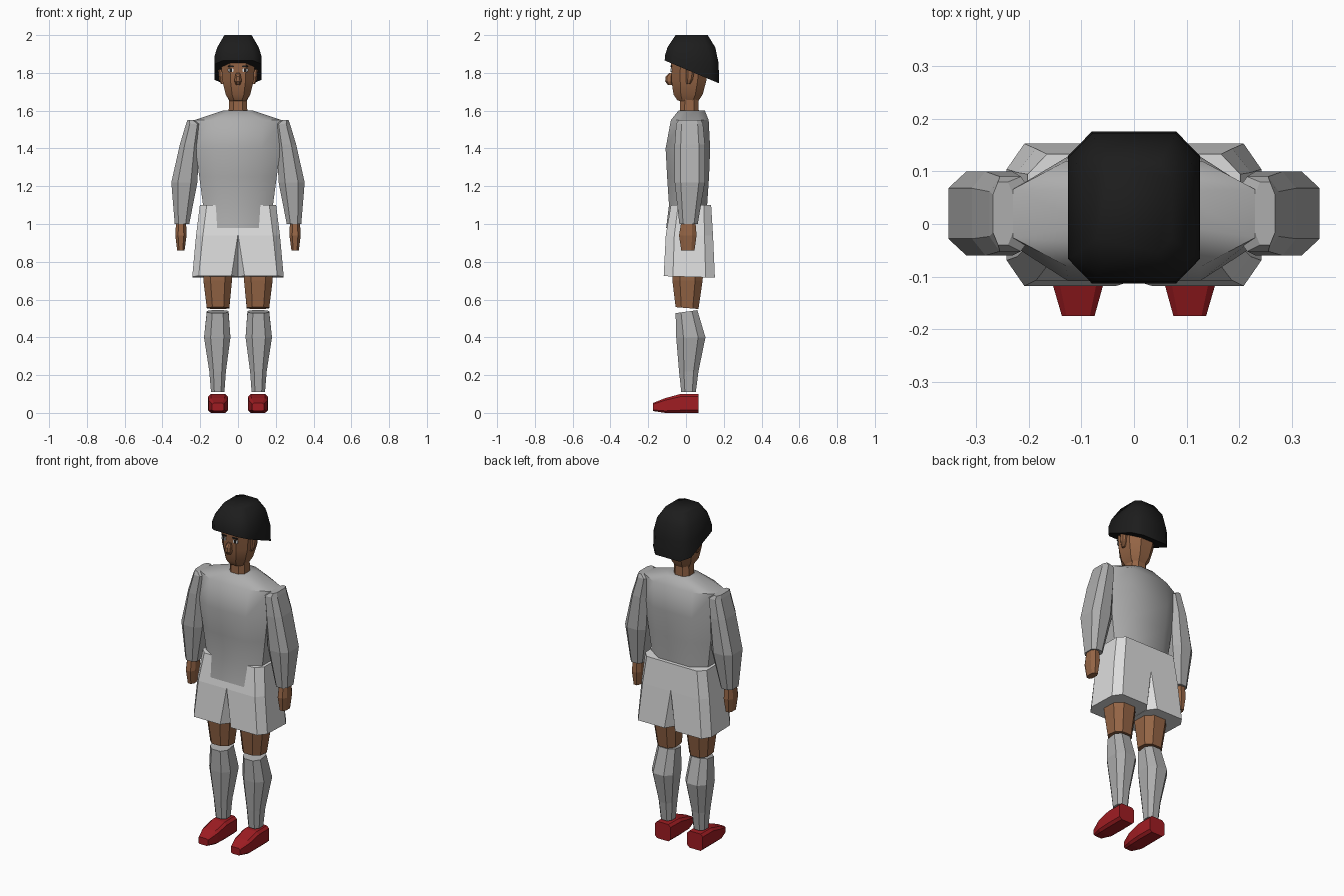
import bpy, bmesh, math
from mathutils import Vector


def material(name, rgb):
    m = bpy.data.materials.new(name)
    m.diffuse_color = (*rgb, 1)
    return m


SHIRT = material("grey cloth", (0.42, 0.42, 0.42))
SHORTS = material("pale cloth", (0.72, 0.72, 0.72))
SKIN = material("brown skin", (0.30, 0.13, 0.06))
HAIR = material("black hair", (0.012, 0.012, 0.012))
RED = material("red leather", (0.35, 0.012, 0.016))
WHITE = material("eye white", (0.7, 0.7, 0.7))


def loft(name, mat, sections, cx=0.25, cy=0.25, axis="z", mirror=False, smooth=0):
    """Chamfered rings (level, x0, x1, side0, side1, tilt) joined into a closed solid.
    cx and cy are chamfers as fractions of the ring size."""
    bm = bmesh.new()
    rings = []
    for level, x0, x1, s0, s1, *tilt in sections:
        t = tilt[0] if tilt else 0
        a, b = (x1 - x0) * cx, (s1 - s0) * cy
        pts = [(x0 + a, s0), (x1 - a, s0), (x1, s0 + b), (x1, s1 - b),
               (x1 - a, s1), (x0 + a, s1), (x0, s1 - b), (x0, s0 + b)]
        ring = []
        for x, s in pts:
            lv = level + t * (s - (s0 + s1) / 2)
            ring.append(bm.verts.new((x, s, lv) if axis == "z" else (x, lv, s)))
        rings.append(ring)
    for r0, r1 in zip(rings, rings[1:]):
        for i in range(8):
            j = (i + 1) % 8
            bm.faces.new((r0[i], r0[j], r1[j], r1[i]))
    bm.faces.new(rings[0])
    bm.faces.new(rings[-1])
    bmesh.ops.recalc_face_normals(bm, faces=bm.faces)
    me = bpy.data.meshes.new(name)
    bm.to_mesh(me)
    bm.free()
    me.materials.append(mat)
    ob = bpy.data.objects.new(name, me)
    bpy.context.collection.objects.link(ob)
    if mirror:
        ob.modifiers.new("mirror", "MIRROR").use_mirror_merge = False
    if smooth:
        bpy.ops.object.select_all(action="DESELECT")
        ob.select_set(True)
        bpy.context.view_layer.objects.active = ob
        bpy.ops.object.shade_smooth_by_angle(angle=math.radians(smooth))
    return ob


# Shirt body and sleeves
loft("shirt", SHIRT, [
    (0.98, -0.185, 0.185, -0.105, 0.110),
    (1.10, -0.185, 0.185, -0.090, 0.112),
    (1.25, -0.205, 0.205, -0.100, 0.122),
    (1.40, -0.225, 0.225, -0.108, 0.128),
    (1.55, -0.230, 0.230, -0.080, 0.120),
    (1.60, -0.080, 0.080, -0.040, 0.100)], cx=0.22, cy=0.27, smooth=50)
loft("sleeve", SHIRT, [
    (1.00, 0.258, 0.335, -0.035, 0.062),
    (1.22, 0.215, 0.353, -0.060, 0.100),
    (1.42, 0.205, 0.308, -0.060, 0.100),
    (1.53, 0.195, 0.275, -0.052, 0.090),
    (1.55, 0.230, 0.268, -0.040, 0.080)], cx=0.25, cy=0.2, mirror=True)

# Hands
loft("hand", SKIN, [
    (0.86, 0.283, 0.322, -0.025, 0.045),
    (0.94, 0.272, 0.332, -0.037, 0.056),
    (1.01, 0.275, 0.328, -0.025, 0.050)], mirror=True)

# Shorts, whose legs overlap above the crotch
loft("shorts_leg", SHORTS, [
    (0.72, 0.001, 0.242, -0.118, 0.153, -0.03),
    (0.94, -0.035, 0.222, -0.107, 0.143),
    (1.10, -0.060, 0.202, -0.080, 0.133)], cx=0.14, cy=0.18, mirror=True)

# Legs and socks
loft("thigh", SKIN, [
    (0.555, 0.046, 0.165, -0.055, 0.066, -0.08),
    (0.70, 0.032, 0.183, -0.072, 0.088),
    (0.82, 0.030, 0.185, -0.075, 0.095)], mirror=True)
loft("sock", SHIRT, [
    (0.11, 0.072, 0.143, -0.025, 0.052),
    (0.22, 0.064, 0.152, -0.037, 0.066),
    (0.40, 0.040, 0.180, -0.052, 0.103),
    (0.536, 0.050, 0.165, -0.055, 0.060, 0.14)], mirror=True)

# Shoes, lofted from heel to toe
loft("shoe", RED, [
    (0.067, 0.055, 0.157, 0.0, 0.100),
    (-0.03, 0.053, 0.158, 0.0, 0.100),
    (-0.11, 0.057, 0.156, 0.0, 0.078),
    (-0.175, 0.075, 0.137, 0.010, 0.052)], cx=0.14, cy=0.14, axis="y", mirror=True)

# Neck and head
loft("neck", SKIN, [
    (1.58, -0.050, 0.050, -0.033, 0.068),
    (1.72, -0.045, 0.045, -0.028, 0.065)])
loft("head", SKIN, [
    (1.648, -0.042, 0.042, -0.045, 0.060, -0.1),
    (1.685, -0.065, 0.065, -0.066, 0.088),
    (1.76, -0.083, 0.083, -0.077, 0.108),
    (1.90, -0.092, 0.092, -0.080, 0.120)], cx=0.26, smooth=30)
loft("nose", SKIN, [
    (1.735, -0.011, 0.011, -0.095, -0.070),
    (1.755, -0.019, 0.019, -0.110, -0.070),
    (1.780, -0.016, 0.016, -0.109, -0.070),
    (1.800, -0.010, 0.010, -0.088, -0.070)])
loft("ear", SKIN, [
    (1.740, 0.070, 0.090, 0.002, 0.022),
    (1.765, 0.070, 0.100, 0.000, 0.036),
    (1.840, 0.075, 0.108, 0.000, 0.050)], mirror=True)


# Hair cap with a rim that slopes down to the back
loft("hair", HAIR, [
    (1.805, -0.125, 0.125, -0.113, 0.176, -0.42),
    (1.875, -0.124, 0.124, -0.110, 0.172, -0.15),
    (1.935, -0.110, 0.110, -0.098, 0.155),
    (2.000, -0.072, 0.072, -0.055, 0.115)], cx=0.18, cy=0.16, smooth=60)


# Thin face plates: eyes, pupils, brows and mouth
def plate(name, mat, x0, x1, z0, z1, y, mirror=True):
    loft(name, mat, [(y, x0, x1, z0, z1), (y + 0.008, x0, x1, z0, z1)],
         cx=0.1, cy=0.2, axis="y", mirror=mirror)


plate("eye", WHITE, 0.024, 0.052, 1.806, 1.824, -0.081)
plate("pupil", HAIR, 0.031, 0.045, 1.806, 1.824, -0.083)
plate("brow", HAIR, 0.020, 0.052, 1.831, 1.838, -0.083)
